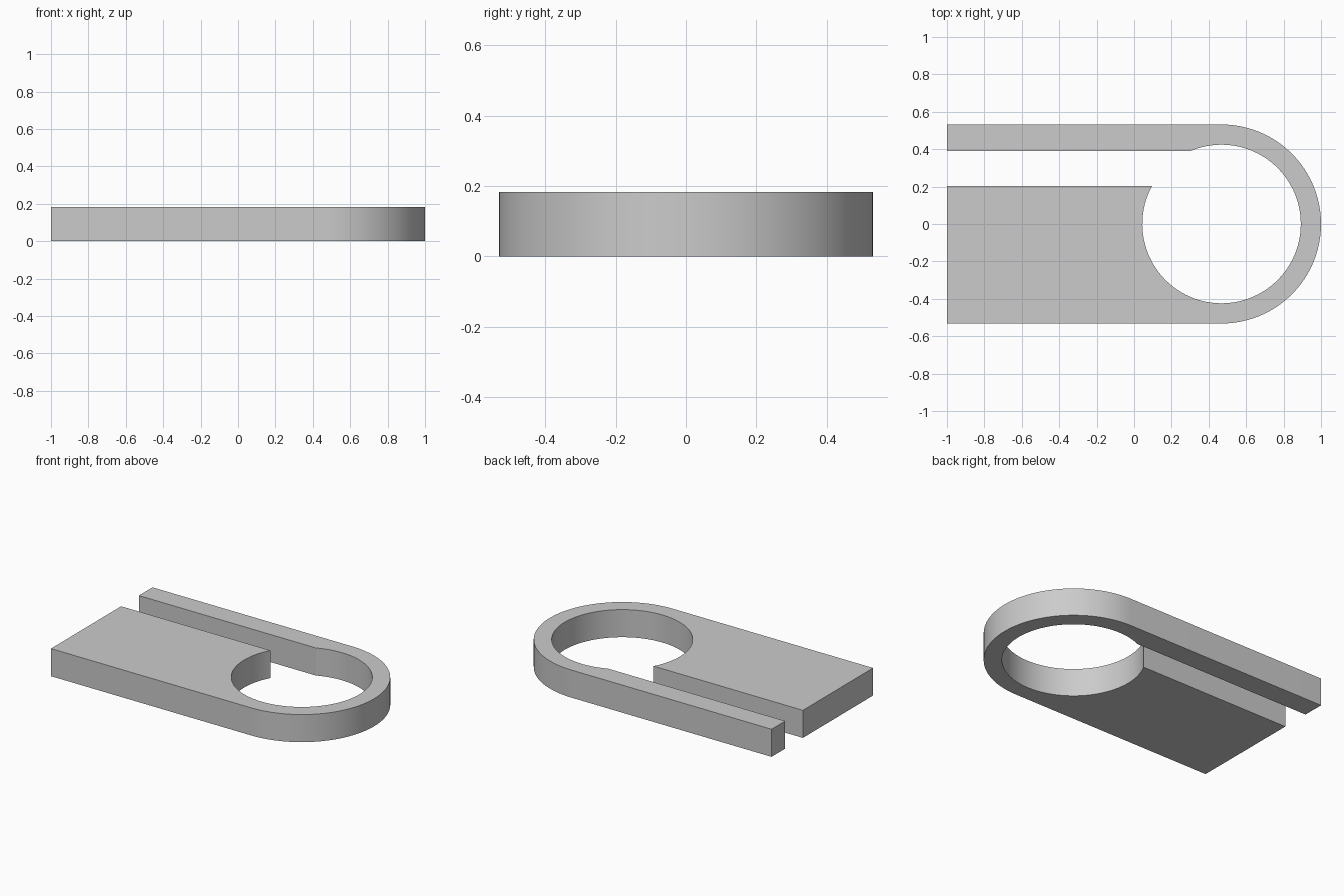
import bpy, bmesh, math

if "Cube" in bpy.data.objects:
    bpy.data.objects.remove(bpy.data.objects["Cube"])

HEIGHT = 0.183
CX = 0.468                     # shared centre of rounded end and hole
R_OUT, R_HOLE = 0.532, 0.424
SLOT_LOW, SLOT_HIGH = 0.203, 0.389


def arc(radius, start, end, steps):
    """Points along an arc around (CX, 0)."""
    return [(CX + radius * math.cos(start + (end - start) * i / steps),
             radius * math.sin(start + (end - start) * i / steps))
            for i in range(steps + 1)]


# Outline: rounded outer end, then the hole which opens into the slot
a_high = math.pi - math.asin(SLOT_HIGH / R_HOLE)
a_low = math.pi - math.asin(SLOT_LOW / R_HOLE)
outline = [(-1, -R_OUT)]
outline += arc(R_OUT, -math.pi / 2, math.pi / 2, 48)
outline += [(-1, R_OUT), (-1, SLOT_HIGH)]
outline += arc(R_HOLE, a_high, a_low - 2 * math.pi, 88)
outline += [(-1, SLOT_LOW)]

# Extrude the outline into a plate
bm = bmesh.new()
base = bm.faces.new([bm.verts.new((x, y, 0)) for x, y in outline])
extruded = bmesh.ops.extrude_face_region(bm, geom=[base], use_keep_orig=True)
top_verts = [g for g in extruded["geom"] if isinstance(g, bmesh.types.BMVert)]
bmesh.ops.translate(bm, verts=top_verts, vec=(0, 0, HEIGHT))
bmesh.ops.recalc_face_normals(bm, faces=bm.faces)
mesh = bpy.data.meshes.new("slotted_plate")
bm.to_mesh(mesh)
bm.free()

grey = bpy.data.materials.new("light grey")
grey.diffuse_color = (0.6, 0.6, 0.6, 1)
grey.use_nodes = True
grey.node_tree.nodes["Principled BSDF"].inputs["Base Color"].default_value = grey.diffuse_color
mesh.materials.append(grey)

plate = bpy.data.objects.new("slotted_plate", mesh)
bpy.context.collection.objects.link(plate)
bpy.context.view_layer.objects.active = plate
plate.select_set(True)
bpy.ops.object.shade_smooth_by_angle(angle=math.radians(20))
